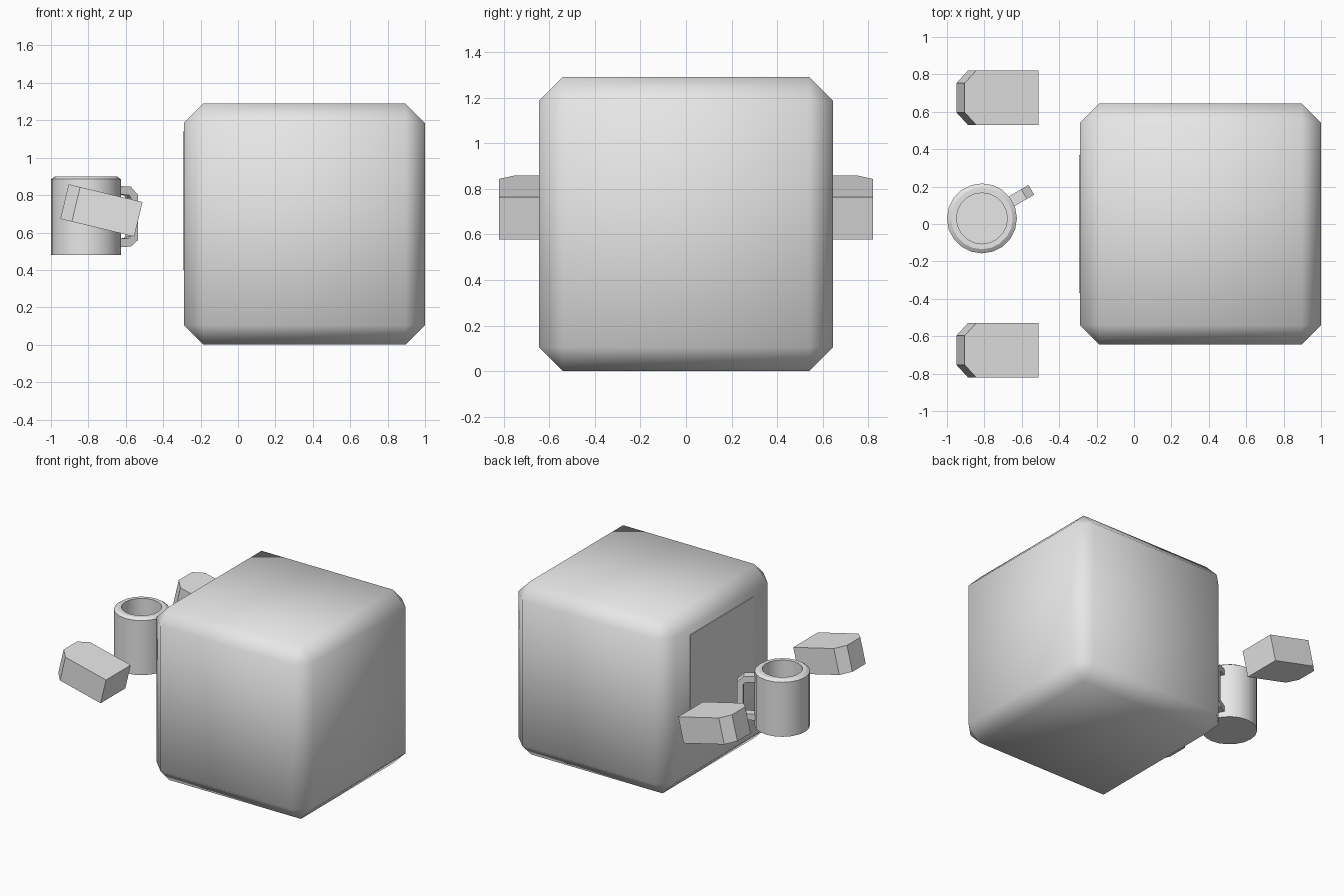
import bpy, bmesh, math
from mathutils import Matrix, Vector

if "Cube" in bpy.data.objects:
    bpy.data.objects.remove(bpy.data.objects["Cube"])

grey = bpy.data.materials.new("light_grey")
grey.diffuse_color = (0.8, 0.8, 0.8, 1)
grey.use_nodes = True
grey.node_tree.nodes["Principled BSDF"].inputs["Base Color"].default_value = grey.diffuse_color


def finish(bm, name, smooth=None):
    """Turn a bmesh into a named object; smooth is None, 'all' or an angle."""
    bmesh.ops.recalc_face_normals(bm, faces=bm.faces)
    me = bpy.data.meshes.new(name)
    bm.to_mesh(me)
    bm.free()
    me.materials.append(grey)
    ob = bpy.data.objects.new(name, me)
    bpy.context.collection.objects.link(ob)
    if smooth == 'all':
        me.polygons.foreach_set("use_smooth", [True] * len(me.polygons))
    elif smooth:
        bpy.ops.object.select_all(action='DESELECT')
        ob.select_set(True)
        bpy.context.view_layer.objects.active = ob
        bpy.ops.object.shade_smooth_by_angle(angle=math.radians(smooth))
    return ob


def box(bm, centre, size):
    m = Matrix.Translation(centre) @ Matrix.Diagonal((*size, 1))
    bmesh.ops.create_cube(bm, size=1, matrix=m)


def prism(bm, outline, z0, z1):
    """Extrude an xy outline from z0 to z1."""
    f = bm.faces.new([bm.verts.new((x, y, z0)) for x, y in outline])
    ext = bmesh.ops.extrude_face_region(bm, geom=[f])
    top = [v for v in ext["geom"] if isinstance(v, bmesh.types.BMVert)]
    bmesh.ops.translate(bm, verts=top, vec=(0, 0, z1 - z0))


# Large chamfered head block, softly shaded
bm = bmesh.new()
box(bm, (0.355, 0, 0.645), (1.29, 1.29, 1.29))
bmesh.ops.bevel(bm, geom=bm.edges[:], offset=0.105, segments=1,
                affect='EDGES', profile=0.5)
finish(bm, "head_block", 'all')

# Flat face panel on the side that looks at the mug
bm = bmesh.new()
box(bm, (-0.2915, 0, 0.77), (0.007, 0.74, 0.74))
finish(bm, "face_panel")

# Two floating hands, tilted, with chamfered tips
for side, y in (("right", -0.675), ("left", 0.675)):
    bm = bmesh.new()
    prism(bm, [(-0.203, -0.078), (-0.14, -0.145), (0.203, -0.145),
               (0.203, 0.145), (-0.14, 0.145), (-0.203, 0.078)], -0.095, 0.095)
    bm.transform(Matrix.Translation((-0.73, y, 0.718))
                 @ Matrix.Rotation(math.radians(13.5), 4, 'Y'))
    finish(bm, side + "_hand")

# Mug cup, lathed from a profile
MUG = Vector((-0.813, 0.03, 0))
profile = [(0, 0.48), (0.187, 0.48), (0.187, 0.885), (0.165, 0.90),
           (0.136, 0.90), (0.136, 0.53), (0, 0.53)]
bm = bmesh.new()
vs = [bm.verts.new((r, 0, z)) for r, z in profile]
edges = [bm.edges.new(p) for p in zip(vs, vs[1:])]
bmesh.ops.spin(bm, geom=vs + edges, cent=(0, 0, 0), axis=(0, 0, 1),
               angle=math.tau, steps=20, use_duplicate=False)
bmesh.ops.remove_doubles(bm, verts=bm.verts[:], dist=1e-4)
bm.transform(Matrix.Translation(MUG))
finish(bm, "mug_cup", 30)

# Mug handle: a C-shaped outline with thickness
bm = bmesh.new()
prism(bm, [(0.17, 0.52), (0.26, 0.525), (0.305, 0.56), (0.305, 0.80),
           (0.26, 0.845), (0.17, 0.85), (0.17, 0.805), (0.25, 0.80),
           (0.262, 0.785), (0.262, 0.58), (0.25, 0.57), (0.17, 0.565)],
      -0.03, 0.03)
bm.transform(Matrix.Translation(MUG)
             @ Matrix.Rotation(math.radians(30), 4, 'Z')
             @ Matrix.Rotation(math.radians(90), 4, 'X'))
finish(bm, "mug_handle")
